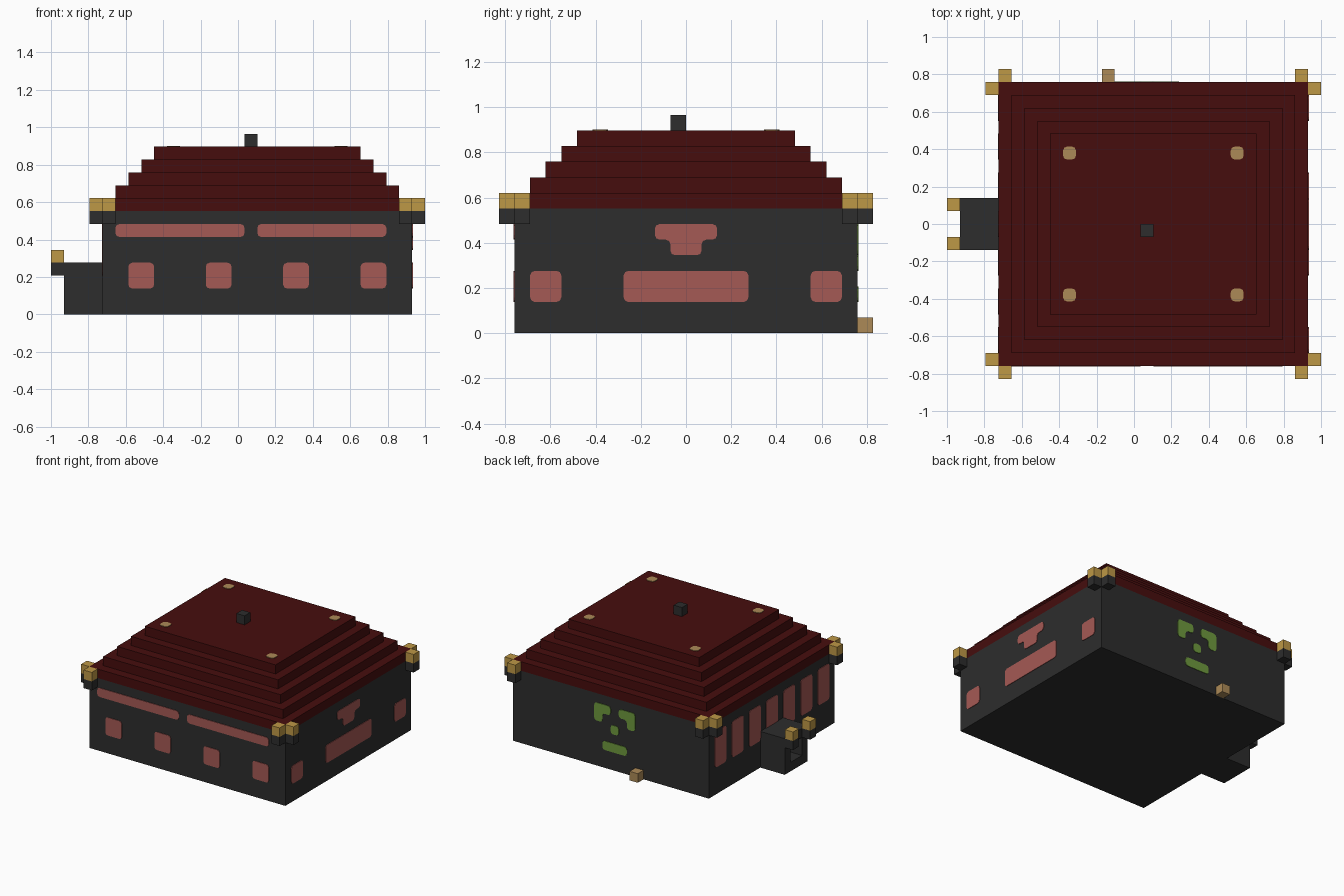
import bpy, bmesh
from mathutils import Vector

default = bpy.data.objects.get("Cube")
if default:
    bpy.data.objects.remove(default, do_unlink=True)

U = 2 / 29        # size of one building block
LIFT = 0.06       # plate thickness in blocks


def material(name, rgb):
    m = bpy.data.materials.new(name)
    m.use_nodes = True
    m.diffuse_color = (*rgb, 1)
    m.node_tree.nodes["Principled BSDF"].inputs["Base Color"].default_value = (*rgb, 1)
    return m


CHARCOAL = material("charcoal", (0.026, 0.026, 0.026))
ROOF_RED = material("roof red", (0.061, 0.004, 0.004))
GLASS = material("rose glass", (0.376, 0.1, 0.09))
GOLD = material("gold", (0.515, 0.314, 0.061))
TAN = material("tan", (0.413, 0.254, 0.095))
GREEN = material("green", (0.156, 0.319, 0.048))


def finish(name, bm, mat):
    """Turn block coordinates into a centred object."""
    bmesh.ops.recalc_face_normals(bm, faces=bm.faces)
    for v in bm.verts:
        v.co = (v.co - Vector((14.5, 12, 0))) * U
    mesh = bpy.data.meshes.new(name)
    bm.to_mesh(mesh)
    bm.free()
    mesh.materials.append(mat)
    obj = bpy.data.objects.new(name, mesh)
    bpy.context.collection.objects.link(obj)
    return obj


def box_mesh(lo, size):
    bm = bmesh.new()
    bmesh.ops.create_cube(bm, size=1)
    for v in bm.verts:
        v.co = Vector(l + (c + 0.5) * s for l, c, s in zip(lo, v.co, size))
    return bm


def box(name, lo, mat, size=(1, 1, 1)):
    return finish(name, box_mesh(lo, size), mat)


# Each surface maps (across, up, out) to block coordinates
SURFACES = {
    "front": lambda a, b, d: (a, 1 - d, b),
    "back": lambda a, b, d: (a, 23 + d, b),
    "east": lambda a, b, d: (28 + d, a, b),
    "west": lambda a, b, d: (4 - d, a, b),
    "roof": lambda a, b, d: (a, b, 13 + d),
}


def plate(name, surface, outline, mat):
    """Thin plate with softened corners on one surface."""
    place = SURFACES[surface]
    bm = bmesh.new()
    bm.faces.new([bm.verts.new((a, b, 0)) for a, b in outline])
    bmesh.ops.bevel(bm, geom=bm.verts[:], offset=0.3, segments=2,
                    profile=0.5, affect='VERTICES')
    ext = bmesh.ops.extrude_face_region(bm, geom=bm.faces[:])
    for v in ext["geom"]:
        if isinstance(v, bmesh.types.BMVert):
            v.co.z = LIFT
    for v in bm.verts:
        v.co = place(*v.co)
    return finish(name, bm, mat)


def rect(a, b, w, h):
    return [(a, b), (a + w, b), (a + w, b + h), (a, b + h)]


# Main walls
box("walls", (4, 1, 0), CHARCOAL, (24, 22, 8))

# Stepped roof: raise one block, step in one block, repeat
bm = box_mesh((4, 1, 8), (24, 22, 1))
top = max(bm.faces, key=lambda f: f.calc_center_median().z)
for step in range(4):
    bmesh.ops.inset_individual(bm, faces=[top], thickness=1, use_even_offset=True)
    top = bmesh.ops.extrude_discrete_faces(bm, faces=[top])["faces"][0]
    bmesh.ops.translate(bm, verts=top.verts[:], vec=(0, 0, 1))
finish("stepped_roof", bm, ROOF_RED)
box("chimney", (15, 11, 13), CHARCOAL)
for x in (9, 22):
    for y in (6, 17):
        plate("roof_lamp", "roof", rect(x, y, 1, 1), TAN)

# Corner brackets: a pair at every corner, gold above charcoal
for x_side, x_end in ((3, 4), (28, 27)):
    for y_side, y_end in ((0, 1), (23, 22)):
        for x, y in ((x_side, y_end), (x_end, y_side)):
            box("corner_bracket", (x, y, 7), CHARCOAL)
            box("corner_lamp", (x, y, 8), GOLD)

# Porch with a recessed doorway
bm = box_mesh((1, 10, 0), (3, 4, 4))
bm.normal_update()
door = min(bm.faces, key=lambda f: f.calc_center_median().x)
bmesh.ops.inset_individual(bm, faces=[door], thickness=1, use_even_offset=True)
door = bmesh.ops.extrude_discrete_faces(bm, faces=[door])["faces"][0]
bmesh.ops.translate(bm, verts=door.verts[:], vec=(2, 0, 0))
finish("porch", bm, CHARCOAL)
for y in (10, 13):
    box("porch_bracket", (0, y, 3), CHARCOAL)
    box("porch_lamp", (0, y, 4), GOLD)

# Front windows
for x in (6, 12, 18, 24):
    plate("front_window", "front", rect(x, 2, 2, 2), GLASS)
for x in (5, 16):
    plate("front_strip_window", "front", rect(x, 6, 10, 1), GLASS)

# East side windows
for y, width in ((2, 2), (8, 8), (20, 2)):
    plate("east_window", "east", rect(y, 2, width, 2), GLASS)
plate("east_crest_window", "east",
      [(11, 5), (13, 5), (13, 6), (14, 6), (14, 7), (10, 7), (10, 6), (11, 6)], GLASS)

# West side tall windows
for i in range(7):
    plate("west_window", "west", rect(2 + 3 * i, 3, 2, 4), GLASS)

# Green face on the back wall, mirrored about its middle
for s in (-1, 1):
    eye = [(0.5, 7), (2.5, 7), (2.5, 5), (1.5, 5), (1.5, 6), (0.5, 6)]
    plate("face_eye", "back", [(15.5 + s * a, b) for a, b in eye], GREEN)
plate("face_nose", "back", rect(15, 4, 1, 1), GREEN)
plate("face_mouth", "back", rect(14, 2, 3, 1), GREEN)

# Doorstep block at the back
box("back_step", (12, 23, 0), TAN)
